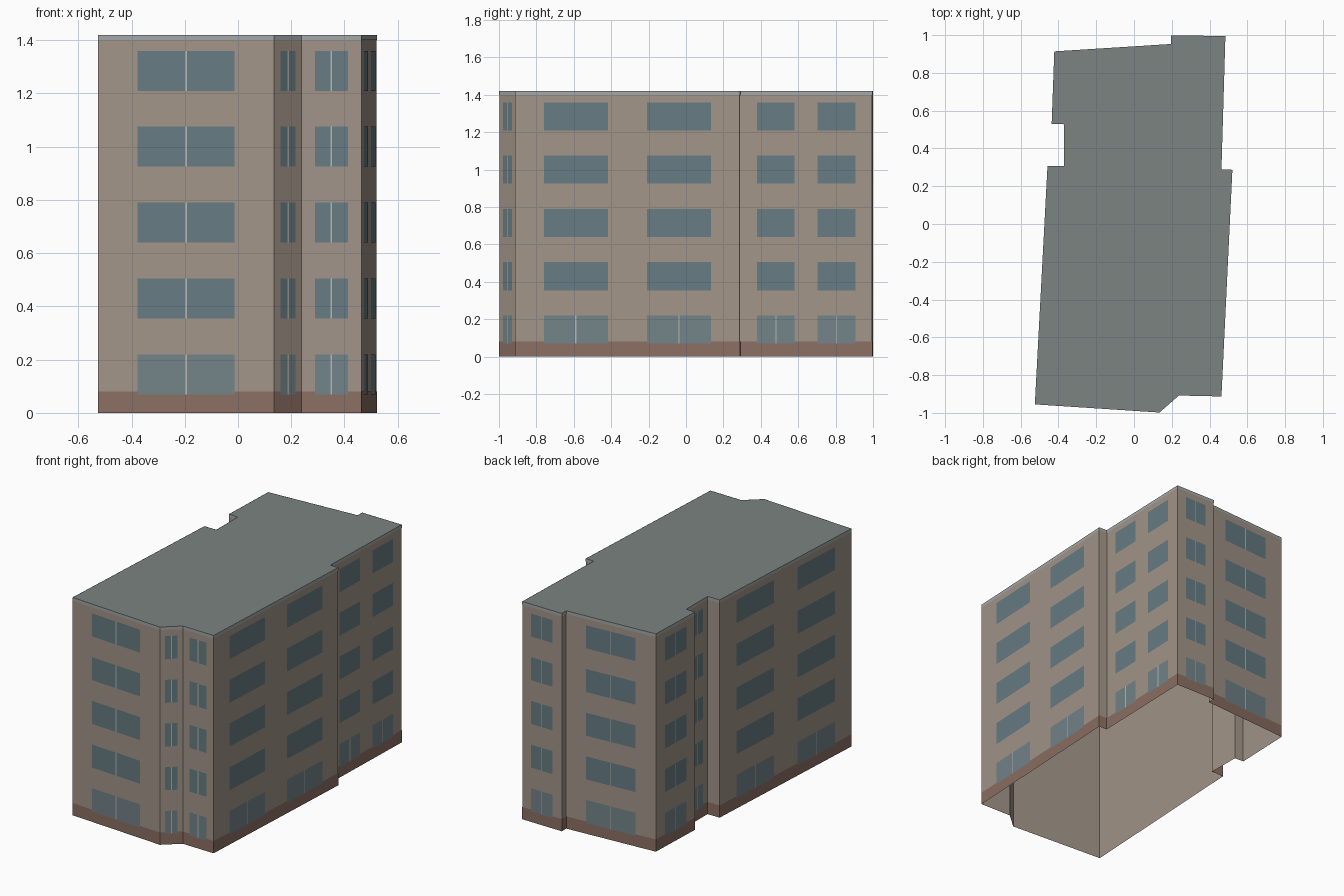
import bpy
from mathutils import Vector

if "Cube" in bpy.data.objects:
    bpy.data.objects.remove(bpy.data.objects["Cube"])

H = 1.42
FLOORS, FLOOR_H, WIN_H, WIN_Z = 5, 0.285, 0.15, 0.07

# Footprint, counter-clockwise from the front left corner,
# with the number of windows per floor on the wall that starts there
PLAN = [
    (-0.525, -0.955, 1), (0.135, -0.998, 1), (0.238, -0.908, 1),
    (0.463, -0.913, 2), (0.521, 0.287, 0), (0.463, 0.29, 2),
    (0.484, 0.995, 1), (0.197, 0.999, 0), (0.197, 0.953, 1),
    (-0.422, 0.914, 1), (-0.436, 0.53, 0), (-0.371, 0.528, 1),
    (-0.371, 0.308, 0), (-0.458, 0.308, 2),
]
PTS = [Vector(p[:2]) for p in PLAN]
N = len(PTS)


def material(name, rgb):
    m = bpy.data.materials.new(name)
    m.diffuse_color = (*rgb, 1)
    m.use_nodes = True
    m.node_tree.nodes["Principled BSDF"].inputs["Base Color"].default_value = m.diffuse_color
    return m


def make(name, verts, faces, mat):
    me = bpy.data.meshes.new(name)
    me.from_pydata(verts, [], faces)
    me.materials.append(mat)
    ob = bpy.data.objects.new(name, me)
    bpy.context.collection.objects.link(ob)
    return ob


def outward(i):
    d = (PTS[(i + 1) % N] - PTS[i]).normalized()
    return Vector((d.y, -d.x))


def offset_plan(dist):
    # mitred offset of the footprint
    out = []
    for i in range(N):
        a, b = outward(i - 1 if i else N - 1), outward(i)
        out.append(PTS[i] + (a + b) * dist / (1 + a.dot(b)))
    return out


def band(name, z0, z1, dist, mat):
    ring = offset_plan(dist)
    verts = [(p.x, p.y, z) for z in (z0, z1) for p in ring]
    faces = [(i, (i + 1) % N, N + (i + 1) % N, N + i) for i in range(N)]
    return make(name, verts, faces, mat)


def add_panel(store, i, centre, width, z0, z1, dist):
    # upright rectangle lying on wall i
    d = (PTS[(i + 1) % N] - PTS[i]).normalized()
    o = PTS[i] + outward(i) * dist
    a, b = o + d * (centre - width / 2), o + d * (centre + width / 2)
    verts, faces = store
    k = len(verts)
    verts += [(a.x, a.y, z0), (b.x, b.y, z0), (b.x, b.y, z1), (a.x, a.y, z1)]
    faces.append((k, k + 1, k + 2, k + 3))


wall_mat = material("wall", (0.36, 0.30, 0.25))
base_mat = material("base", (0.26, 0.16, 0.125))
trim_mat = material("trim", (0.37, 0.39, 0.39))
roof_mat = material("roof", (0.20, 0.23, 0.22))
glass_mat = material("glass", (0.135, 0.205, 0.23))
shop_mat = material("ground_glass", (0.17, 0.23, 0.25))
bar_mat = material("mullion", (0.48, 0.48, 0.46))

# Wall shell (open underneath), flat roof, plinth and roof edge
band("walls", 0, H, 0, wall_mat)
make("roof", [(p.x, p.y, H) for p in PTS], [tuple(range(N))], roof_mat)
band("plinth", 0, 0.08, 0.001, base_mat)
band("roof_edge", 1.4, H, 0.001, trim_mat)

# Windows and their centre bars
upper, ground, bars = ([], []), ([], []), ([], [])
for i, (_, _, count) in enumerate(PLAN):
    length = (PTS[(i + 1) % N] - PTS[i]).length
    if count == 1:
        slots = [(length / 2, length * 0.55)]
    elif count == 2:
        slots = [(length * (0.5 + s * 0.23), length * 0.285) for s in (-1, 1)]
    else:
        slots = []
    for centre, width in slots:
        for f in range(FLOORS):
            z = WIN_Z + f * FLOOR_H
            add_panel(upper if f else ground, i, centre, width, z, z + WIN_H, 0.002)
            if count == 1 or f == 0:
                add_panel(bars, i, centre, 0.006, z, z + WIN_H, 0.003)

make("upper_windows", *upper, glass_mat)
make("ground_windows", *ground, shop_mat)
make("window_bars", *bars, bar_mat)
